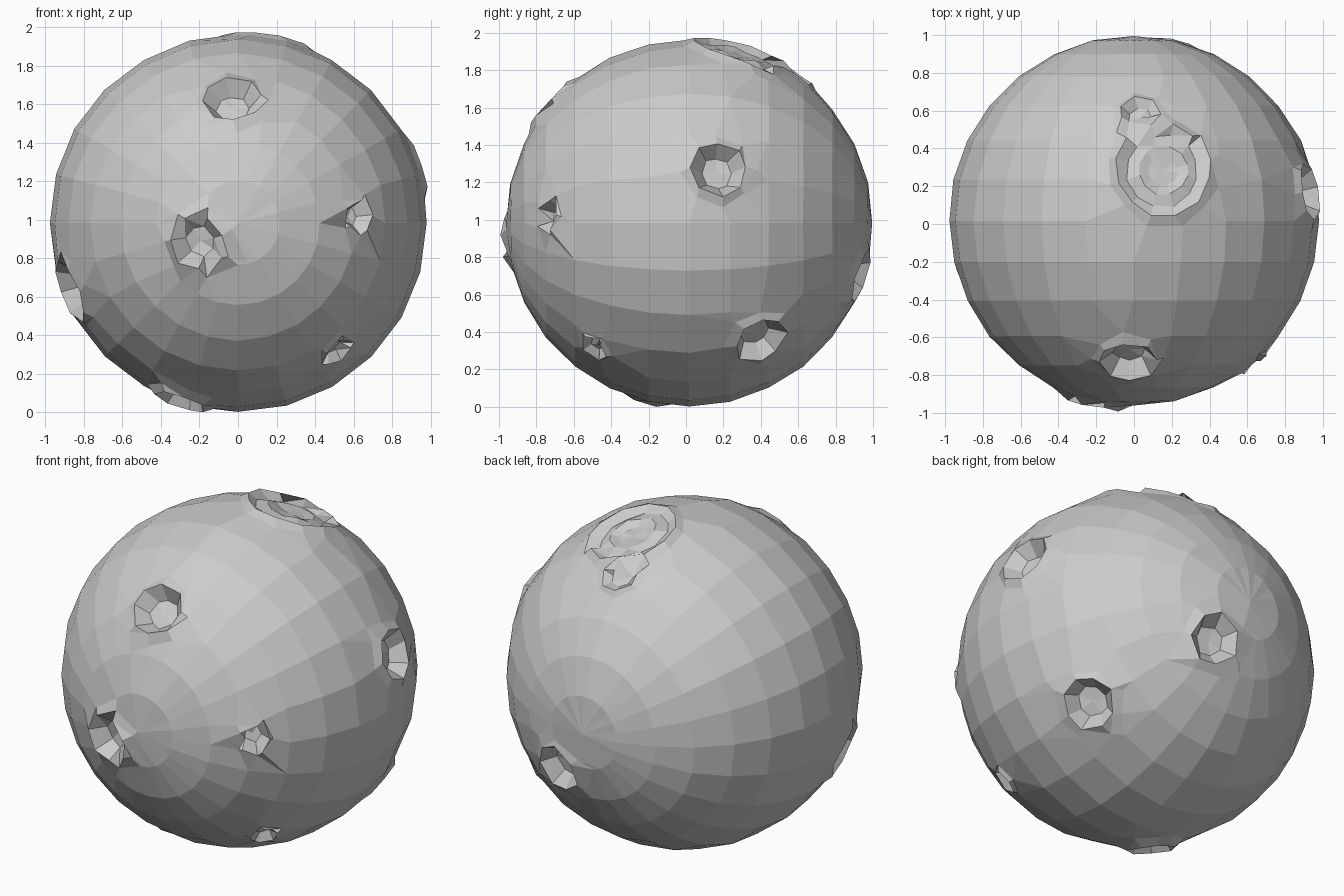
import bpy, bmesh, math, random
from mathutils import Vector

if "Cube" in bpy.data.objects:
    bpy.data.objects.remove(bpy.data.objects["Cube"])

random.seed(4)
R = 0.98
CENTRE = Vector((0, 0.017, 0.977))

# crater styles: rings as (fraction of rim radius, height above the globe)
BOWL = [(1.35, 0.0), (1.0, 0.018), (0.62, -0.07), (0.0, -0.08)]
HIGH = [(1.35, 0.0), (1.0, 0.03), (0.6, -0.06), (0.0, -0.07)]
BASIN = [(1.22, 0.0), (1.0, 0.022), (0.78, -0.02), (0.55, -0.012), (0.32, -0.035), (0.0, -0.035)]
DENT = [(1.3, 0.0), (1.0, 0.01), (0.55, -0.03), (0.0, -0.035)]

# direction from the globe centre, rim radius, sides, style
CRATERS = [
    ((0.16, 0.28, 0.93), 0.26, 12, BASIN),     # top basin
    ((0.03, 0.57, 0.80), 0.11, 7, DENT),       # beside the basin
    ((-0.03, -0.74, 0.64), 0.15, 8, BOWL),     # upper front
    ((-0.21, -0.96, -0.10), 0.14, 7, HIGH),    # front
    ((0.62, -0.75, 0.04), 0.085, 5, BOWL),     # small, front right
    ((0.93, 0.16, 0.29), 0.15, 8, BOWL),       # right
    ((0.65, 0.38, -0.62), 0.15, 8, BOWL),      # lower right
    ((0.20, 0.91, -0.28), 0.15, 7, BOWL),      # back
    ((-0.88, -0.28, -0.36), 0.16, 8, BOWL),    # left
    ((-0.29, -0.22, -0.91), 0.14, 7, HIGH),    # underside
    ((0.51, -0.50, -0.66), 0.085, 5, DENT),    # small, lower front
]

points = []   # (unit direction, height)
done = []     # (direction, outer angle) of craters already placed


def is_free(d, margin=0.0):
    return all(d.angle(c) > a + margin for c, a in done)


# crater rings, laid out on the unit sphere
for direction, radius, sides, style in CRATERS:
    c = Vector(direction).normalized()
    u = c.orthogonal().normalized()
    v = c.cross(u)
    fresh = []
    for k, (f, h) in enumerate(style):
        n = sides if f > 0 else 1
        for i in range(n):
            t = 2 * math.pi * (i + random.uniform(-0.15, 0.15)) / n
            a = radius * f * random.uniform(0.93, 1.07)
            d = c * math.cos(a) + (u * math.cos(t) + v * math.sin(t)) * math.sin(a)
            if is_free(d):
                fresh.append((d, h + (random.uniform(-0.008, 0.008) if f < 1.2 else 0)))
    points += fresh
    done.append((c, radius * style[0][0]))

# globe grid with its poles at front and back, skipping the craters
SEGS, RINGS = 24, 14
for r in range(RINGS + 1):
    p = math.pi * r / RINGS
    for s in range(SEGS if 0 < r < RINGS else 1):
        t = 2 * math.pi * s / SEGS
        d = Vector((math.sin(p) * math.cos(t), -math.cos(p), math.sin(p) * math.sin(t)))
        if is_free(d, 0.04):
            points.append((d, random.uniform(-0.004, 0.002)))

# the hull of the unit directions gives the skin; heights are applied after
bm = bmesh.new()
height = bm.verts.layers.float.new("height")
for d, h in points:
    bm.verts.new(d)[height] = h
bmesh.ops.convex_hull(bm, input=bm.verts[:])
loose = [v for v in bm.verts if not v.link_faces]
bmesh.ops.delete(bm, geom=loose, context='VERTS')
bmesh.ops.join_triangles(bm, faces=bm.faces[:], angle_face_threshold=math.radians(6),
                         angle_shape_threshold=math.radians(60))
for v in bm.verts:
    v.co = CENTRE + v.co.normalized() * (R + v[height])
bmesh.ops.recalc_face_normals(bm, faces=bm.faces[:])

# settle on the ground
low = min(v.co.z for v in bm.verts)
for v in bm.verts:
    v.co.z -= low

mesh = bpy.data.meshes.new("cratered_globe")
bm.to_mesh(mesh)
bm.free()
bpy.context.collection.objects.link(bpy.data.objects.new("cratered_globe", mesh))
